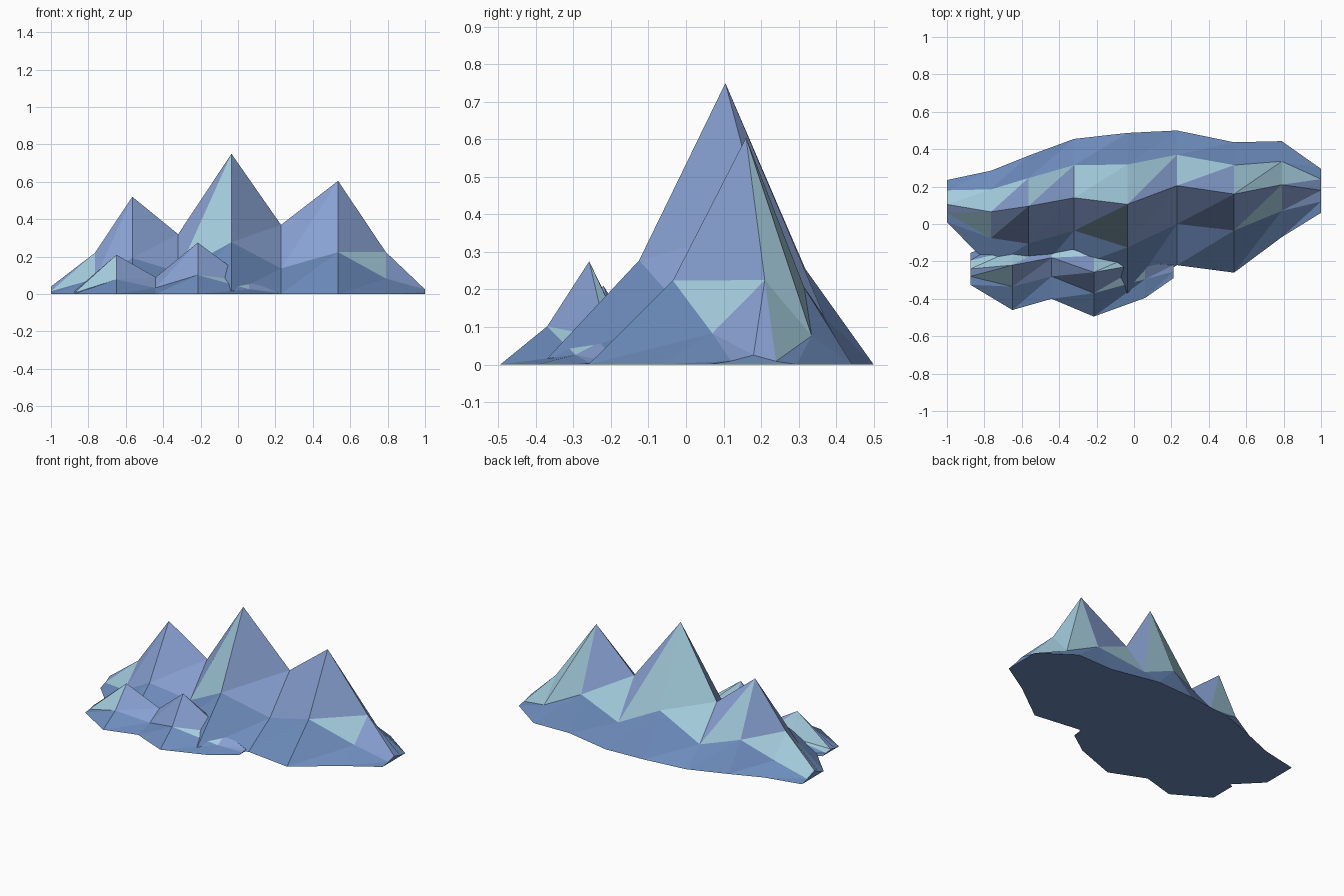
import bpy, bmesh

if "Cube" in bpy.data.objects:
    bpy.data.objects.remove(bpy.data.objects["Cube"])


def material(name, rgb):
    m = bpy.data.materials.new(name)
    m.diffuse_color = (*rgb, 1)
    m.use_nodes = True
    m.node_tree.nodes["Principled BSDF"].inputs["Base Color"].default_value = m.diffuse_color
    return m


MATS = [material("deep_blue", (0.15, 0.26, 0.50)),
        material("mid_blue", (0.25, 0.36, 0.65)),
        material("pale_ice", (0.38, 0.62, 0.74))]
DEEP, MID, ICE = 0, 1, 2


def ridge(name, stations, front_rise=0.37, back_rise=0.34):
    """Loft five-point sections: x, crest z, then y of front foot,
    front shoulder, crest, back shoulder and back foot."""
    bm = bmesh.new()
    rows = []
    for x, z, ff, fs, c, bs, bf in stations:
        section = [(ff, 0), (fs, z * front_rise), (c, z), (bs, z * back_rise), (bf, 0)]
        rows.append([bm.verts.new((x, y, h)) for y, h in section])

    def face(verts, slot):
        bm.faces.new(verts).material_index = slot

    for i, (a, b) in enumerate(zip(rows, rows[1:])):
        accent = ICE if i % 3 == 0 else MID
        lower = (DEEP, accent, ICE, DEEP)
        upper = (DEEP, MID, accent, DEEP)
        for j in range(4):
            # facets split along the same diagonal all the way over the ridge
            s, t = (lower[j], upper[j]) if j < 2 else (upper[j], lower[j])
            face((a[j], b[j], b[j + 1]), s)
            face((a[j], b[j + 1], a[j + 1]), t)
        face((a[0], a[4], b[4], b[0]), DEEP)
    # end caps
    face(rows[0], DEEP)
    face(rows[-1][::-1], DEEP)
    bmesh.ops.recalc_face_normals(bm, faces=bm.faces[:])
    mesh = bpy.data.meshes.new(name)
    bm.to_mesh(mesh)
    bm.free()
    for m in MATS:
        mesh.materials.append(m)
    obj = bpy.data.objects.new(name, mesh)
    bpy.context.collection.objects.link(obj)
    return obj


# main range with three peaks
ridge("main_mountain_range", [
    (-1.00, 0.040, 0.01, 0.06, 0.105, 0.18, 0.235),
    (-0.765, 0.22, -0.23, -0.075, 0.065, 0.185, 0.285),
    (-0.565, 0.52, -0.32, -0.105, 0.095, 0.245, 0.365),
    (-0.32, 0.32, -0.23, -0.035, 0.14, 0.315, 0.455),
    (-0.035, 0.75, -0.385, -0.125, 0.105, 0.318, 0.487),
    (0.23, 0.37, -0.22, 0.0, 0.205, 0.37, 0.50),
    (0.535, 0.605, -0.26, -0.035, 0.16, 0.315, 0.437),
    (0.79, 0.225, -0.07, 0.07, 0.21, 0.335, 0.443),
    (1.00, 0.025, 0.06, 0.12, 0.18, 0.24, 0.295)])

# low foothills in front
ridge("foothills", [
    (-0.875, 0.015, -0.325, -0.28, -0.24, -0.195, -0.155),
    (-0.65, 0.21, -0.46, -0.335, -0.22, -0.14, -0.06),
    (-0.44, 0.09, -0.40, -0.28, -0.18, -0.11, -0.04),
    (-0.215, 0.275, -0.495, -0.37, -0.258, -0.17, -0.09),
    (0.06, 0.07, -0.395, -0.295, -0.21, -0.14, -0.08),
    (0.21, 0.010, -0.29, -0.255, -0.22, -0.185, -0.15)])
